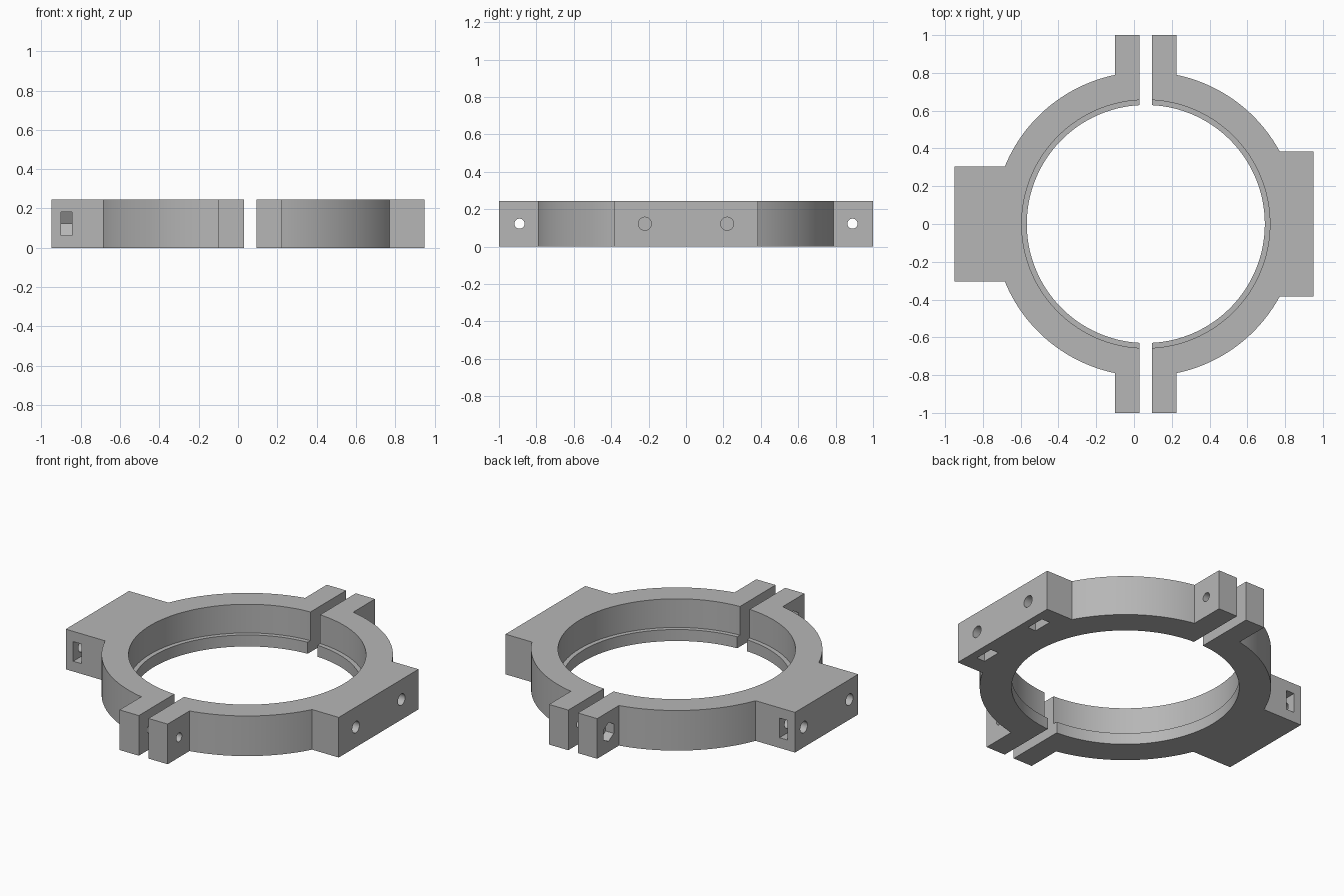
import bpy, bmesh
from math import sin, cos, asin, acos, pi, radians

if "Cube" in bpy.data.objects:
    bpy.data.objects.remove(bpy.data.objects["Cube"])

CX = 0.0625            # ring centre
H = 0.245              # thickness
MID = H / 2
BORE, STEP, OUTER = 0.63, 0.657, 0.806
GAP, TAB = 0.0325, 0.1625   # inner and outer faces of the tabs, from the centre
LIP = 0.07
NUT = 0.06             # half the distance across a nut's flats

grey = bpy.data.materials.new("plain grey")
grey.diffuse_color = (0.47, 0.47, 0.47, 1)
grey.use_nodes = True
grey.node_tree.nodes["Principled BSDF"].inputs["Base Color"].default_value = (0.47, 0.47, 0.47, 1)


def prism(name, points, lo, hi, axis="z"):
    """Extrude a flat outline along z (points are x, y) or x (points are y, z)."""
    place = (lambda a, b, c: (a, b, c)) if axis == "z" else (lambda a, b, c: (c, a, b))
    bm = bmesh.new()
    face = bm.faces.new([bm.verts.new(place(a, b, lo)) for a, b in points])
    moved = bmesh.ops.extrude_face_region(bm, geom=[face])["geom"]
    verts = [g for g in moved if isinstance(g, bmesh.types.BMVert)]
    bmesh.ops.translate(bm, verts=verts, vec=place(0, 0, hi - lo))
    bmesh.ops.recalc_face_normals(bm, faces=bm.faces)
    mesh = bpy.data.meshes.new(name)
    bm.to_mesh(mesh)
    bm.free()
    mesh.materials.append(grey)
    obj = bpy.data.objects.new(name, mesh)
    bpy.context.collection.objects.link(obj)
    return obj


def arc(r, start, end, n):
    return [(r * cos(start + (end - start) * i / n), r * sin(start + (end - start) * i / n))
            for i in range(n + 1)]


def polygon(y, z, r, n, turn=0.0):
    return [(y + a, z + b) for a, b in arc(r, turn, turn + 2 * pi, n)[:-1]]


def cut(body, cutter):
    """Subtract the cutter, bake the result and drop the cutter."""
    cutter.hide_render = True
    mod = body.modifiers.new("cut", "BOOLEAN")
    mod.operation, mod.solver, mod.object = "DIFFERENCE", "EXACT", cutter
    graph = bpy.context.evaluated_depsgraph_get()
    mesh = bpy.data.meshes.new_from_object(body.evaluated_get(graph))
    body.modifiers.clear()
    body.data = mesh
    bpy.data.objects.remove(cutter)


def clamp_half(name, side, reach, half_width):
    # Outline: bore arc, upper tab, outer arc, block, outer arc, lower tab
    bore_end = acos(GAP / BORE)
    tab_angle, block_angle = acos(TAB / OUTER), asin(half_width / OUTER)
    outline = arc(BORE, -bore_end, bore_end, 80)
    outline += [(GAP, 1), (TAB, 1)] + arc(OUTER, tab_angle, block_angle, 28)
    outline += [(reach, half_width), (reach, -half_width)]
    outline += arc(OUTER, -block_angle, -tab_angle, 28) + [(TAB, -1), (GAP, -1)]
    body = prism(name, [(CX + side * u, v) for u, v in outline], 0, H)

    # Wider bore above the lip
    bore = [(CX + a, b) for a, b in polygon(0, 0, STEP, 160, pi / 160)]
    cut(body, prism("bore_cutter", bore, LIP, H + 0.1))

    for y in (-1, 1):
        # Through hole in each tab
        cut(body, prism("tab_hole", polygon(y * 0.89, MID, 0.027, 32), -0.5, 0.5, "x"))
        # Blind bolt hole in the block
        ends = sorted((side * 0.74, side * 1.1))
        cut(body, prism("bolt_hole", polygon(y * 0.22, MID, 0.035, 32), *ends, "x"))
        # Nut slot: a pointed channel, open at the block's end or underneath
        tip = NUT / cos(pi / 6)
        slot = [(tip, 0), (tip / 2, NUT), (-0.3, NUT), (-0.3, -NUT), (tip / 2, -NUT)]
        if side < 0:
            slot = [(y * (0.22 - a), MID + b) for a, b in slot]
            # Hexagonal nut recess in the tab
            cut(body, prism("tab_nut", polygon(y * 0.89, MID, 0.058, 6, pi / 2), -0.2, -0.045, "x"))
        else:
            slot = [(y * 0.22 + b, MID + a) for a, b in slot]
        ends = sorted((side * 0.845, side * 0.9))
        cut(body, prism("nut_slot", slot, *ends, "x"))

    bpy.ops.object.select_all(action="DESELECT")
    body.select_set(True)
    bpy.context.view_layer.objects.active = body
    bpy.ops.object.shade_smooth_by_angle(angle=radians(20))


clamp_half("left_clamp_half", 1, 0.95 - CX, 0.385)
clamp_half("right_clamp_half", -1, 0.95 + CX, 0.305)
